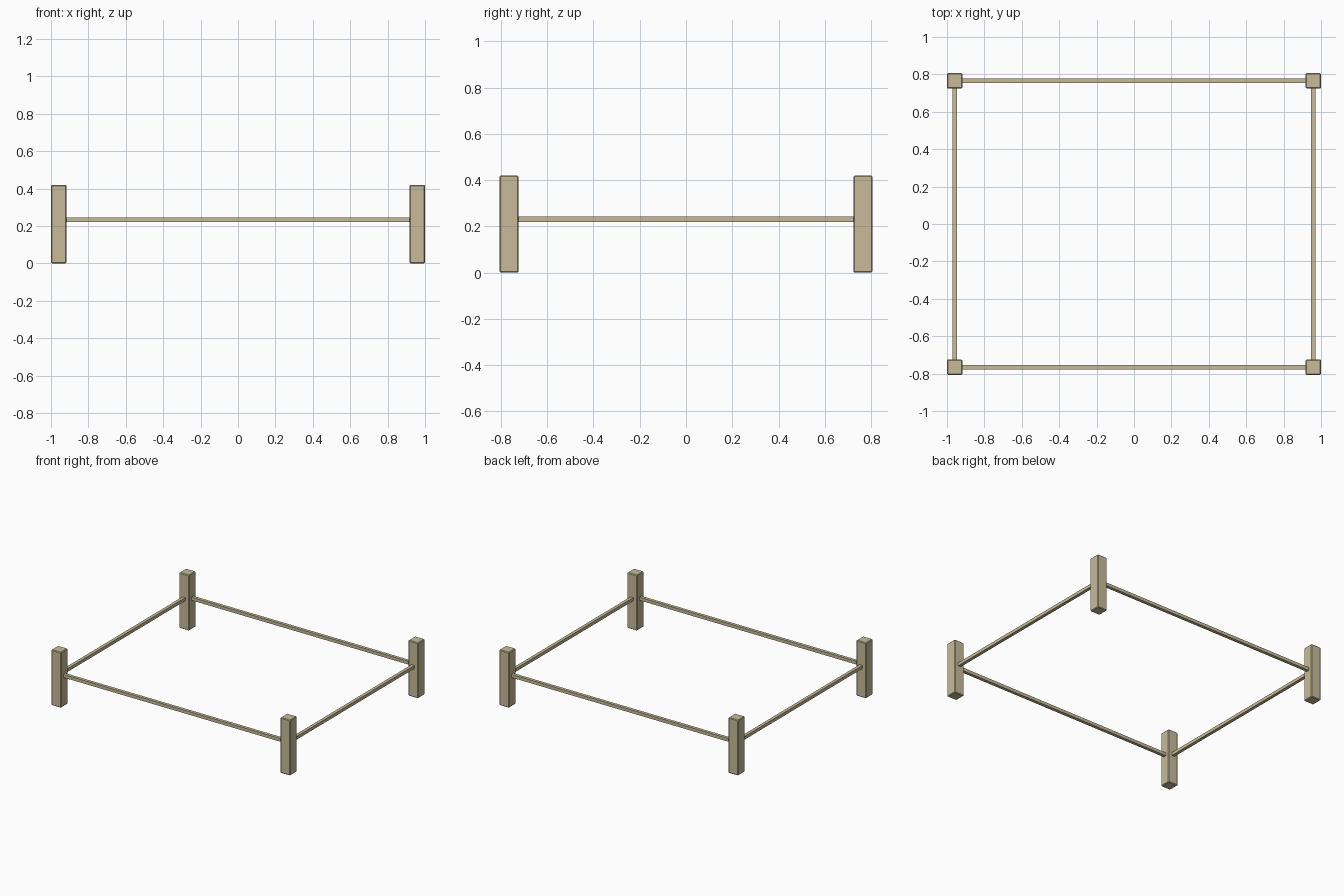
import bpy

if "Cube" in bpy.data.objects:
    bpy.data.objects.remove(bpy.data.objects["Cube"], do_unlink=True)

# Single weathered wood colour
wood = bpy.data.materials.new("pale_wood")
wood.use_nodes = True
wood.diffuse_color = (0.58, 0.50, 0.32, 1)
wood.node_tree.nodes["Principled BSDF"].inputs["Base Color"].default_value = wood.diffuse_color

POST_X, POST_Y = 0.959, 0.765
POST_W, POST_H = 0.082, 0.42
RAIL_W, RAIL_Z = 0.024, 0.232


def block(name, size, location, bevel):
    bpy.ops.mesh.primitive_cube_add(size=1, location=location)
    obj = bpy.context.object
    obj.name = name
    obj.scale = size
    bpy.ops.object.transform_apply(location=False, rotation=False, scale=True)
    obj.data.materials.append(wood)
    if bevel:
        mod = obj.modifiers.new("worn_edges", "BEVEL")
        mod.width = bevel
        mod.segments = 1
    return obj


# Corner posts
for x_side, x_name in ((-1, "right"), (1, "left")):
    for y_side, y_name in ((-1, "front"), (1, "back")):
        block(f"{y_name}_{x_name}_post", (POST_W, POST_W, POST_H),
              (x_side * POST_X, y_side * POST_Y, POST_H / 2), 0.005)

# Rails joining the posts, ends let slightly into them
inset = POST_W - 0.02
for side, name in ((-1, "front"), (1, "back")):
    block(f"{name}_rail", (2 * POST_X - inset, RAIL_W, RAIL_W),
          (0, side * POST_Y, RAIL_Z), 0)
for side, name in ((-1, "right"), (1, "left")):
    block(f"{name}_rail", (RAIL_W, 2 * POST_Y - inset, RAIL_W),
          (side * POST_X, 0, RAIL_Z), 0)
